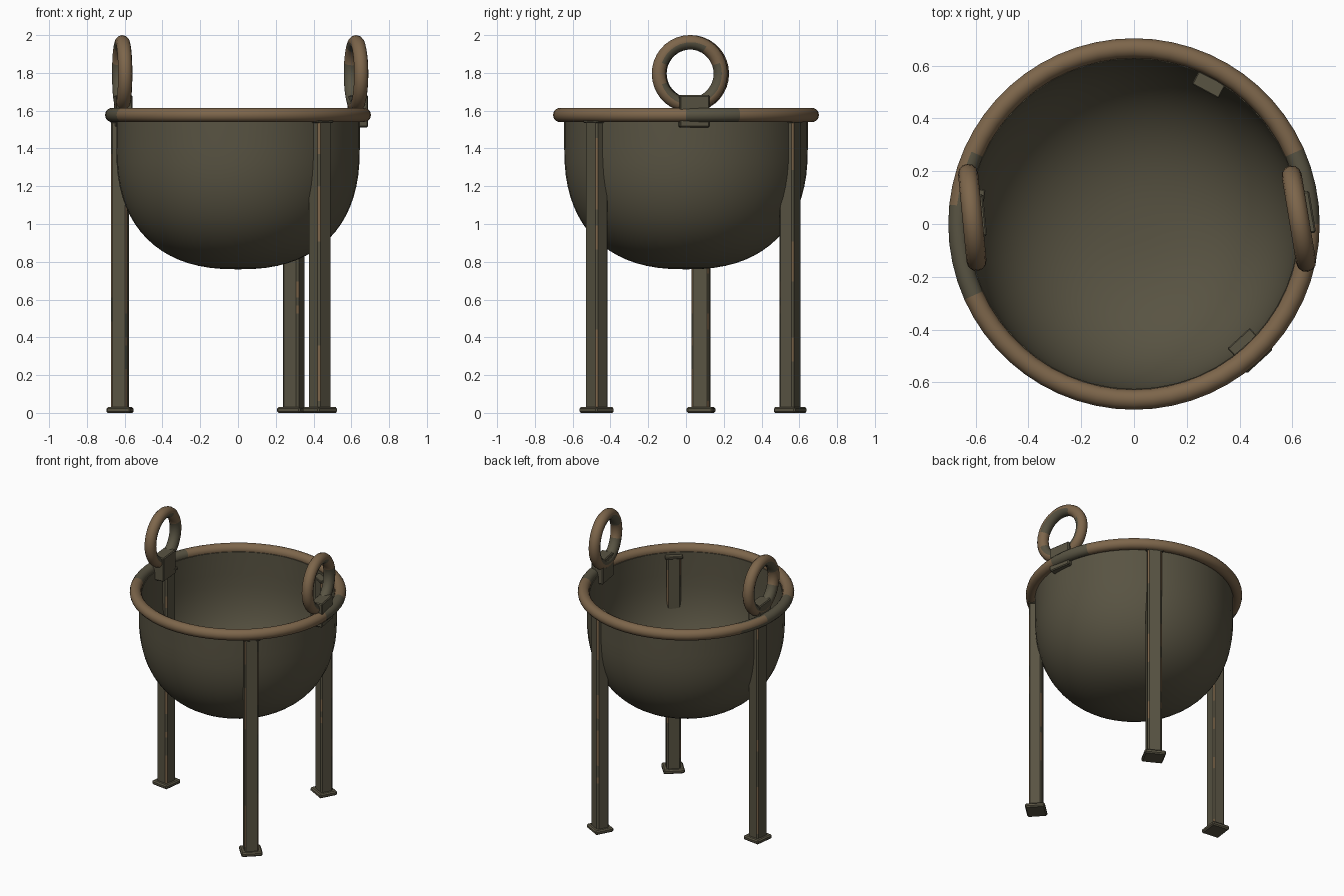
import bpy, bmesh, math, random
from mathutils import Matrix, Vector

if "Cube" in bpy.data.objects:
    bpy.data.objects.remove(bpy.data.objects["Cube"])

random.seed(4)

def mat(name, rgb):
    m = bpy.data.materials.new(name)
    m.diffuse_color = (*rgb, 1)
    m.use_nodes = True
    m.node_tree.nodes["Principled BSDF"].inputs["Base Color"].default_value = m.diffuse_color
    return m

OLIVE = mat("dark_olive_iron", (0.098, 0.087, 0.055))
BRONZE = mat("worn_bronze", (0.205, 0.132, 0.070))

def finish(name, bm, matrix=None):
    bmesh.ops.recalc_face_normals(bm, faces=bm.faces)
    if matrix:
        bm.transform(matrix)
    me = bpy.data.meshes.new(name)
    bm.to_mesh(me)
    bm.free()
    ob = bpy.data.objects.new(name, me)
    bpy.context.collection.objects.link(ob)
    me.materials.append(OLIVE)
    me.materials.append(BRONZE)
    bpy.ops.object.select_all(action='DESELECT')
    ob.select_set(True)
    bpy.context.view_layer.objects.active = ob
    bpy.ops.object.shade_smooth_by_angle(angle=math.radians(35))
    return ob

def loft(bm, rings, closed=False):
    """Skin a list of vertex rings; returns (face, ring index, side index)."""
    out = []
    n = len(rings[0])
    for i in range(len(rings) if closed else len(rings) - 1):
        a, b = rings[i], rings[(i + 1) % len(rings)]
        for j in range(n):
            k = (j + 1) % n
            out.append((bm.faces.new((a[j], a[k], b[k], b[j])), i, j))
    return out

def torus(name, major, minor, n, m, rule, matrix):
    """Torus about local z; rule(angle, tube_angle) gives the material index."""
    bm = bmesh.new()
    rings = []
    for i in range(n):
        a = 2 * math.pi * i / n
        ring = []
        for j in range(m):
            t = 2 * math.pi * j / m
            r = major + minor * math.cos(t)
            ring.append(bm.verts.new((r * math.cos(a), r * math.sin(a), minor * math.sin(t))))
        rings.append(ring)
    for f, i, j in loft(bm, rings, True):
        f.material_index = rule(360 * (i + .5) / n, 360 * (j + .5) / m)
    return finish(name, bm, matrix)

def block(name, size, bevel, matrix):
    bm = bmesh.new()
    bmesh.ops.create_cube(bm, size=1)
    bm.transform(Matrix.Diagonal((*size, 1)))
    bmesh.ops.bevel(bm, geom=bm.edges[:], offset=bevel, segments=1, affect='EDGES')
    return finish(name, bm, matrix)

def place(x, y, z, deg):
    return Matrix.Translation((x, y, z)) @ Matrix.Rotation(math.radians(deg), 4, 'Z')

# Bowl: rounded profile, outer wall down to the bottom and inner wall back up
def bowl_profile(R, bottom, steps=18, e=2.4):
    pts = [(R, 1.57)]
    for i in range(steps):
        a = math.pi / 2 * i / steps
        pts.append((R * math.cos(a) ** (2 / e), 1.41 - (1.41 - bottom) * math.sin(a) ** (2 / e)))
    return pts

bm = bmesh.new()
N = 48
ends = []
for R, bottom in ((0.645, 0.76), (0.625, 0.78)):
    rings = [[bm.verts.new((r * math.cos(2 * math.pi * k / N), r * math.sin(2 * math.pi * k / N), z))
              for k in range(N)] for r, z in bowl_profile(R, bottom)]
    loft(bm, rings)
    tip = bm.verts.new((0, 0, bottom))
    for k in range(N):
        bm.faces.new((rings[-1][k], rings[-1][(k + 1) % N], tip))
    ends.append(rings[0])
loft(bm, ends)
finish("bowl", bm)

# Rim: bronze with dark patches beside the handles
def rim_rule(a, t):
    dark = (158 < a < 204 and not (a < 175 and t < 90)) or (a < 27)
    return 0 if dark else 1
torus("rim", 0.666, 0.038, 60, 14, rim_rule, Matrix.Translation((0, 0, 1.577)))

# Handles: upright rings on small blocks, worn on their outer side
def handle_rule(a, t):
    outer = math.cos(math.radians(t)) > -0.1
    return 1 if outer or 15 < a < 60 or 160 < a < 200 else 0

for side, x, y, deg, bx, by in (("left", -0.613, 0.025, 5.5, -0.607, 0.03),
                                ("right", 0.625, 0.02, 9.5, 0.635, 0.04)):
    up = Matrix.Rotation(math.radians(90), 4, 'Z') @ Matrix.Rotation(math.radians(90), 4, 'X')
    torus(side + "_handle_ring", 0.166, 0.038, 36, 12, handle_rule, place(x, y, 1.796, deg) @ up)
    block(side + "_handle_base", (0.085, 0.16, 0.17), 0.006, place(bx, by, 1.597, deg))

# Legs: bevelled square posts with chipped bronze edges, a foot pad and a top plate
def leg(name, radius, deg):
    c, s = math.cos(math.radians(deg)), math.sin(math.radians(deg))
    at = lambda z, r=radius: place(r * c, r * s, z, deg)
    hx, hy, b = 0.043, 0.047, 0.010
    outline = [(hx, -hy + b), (hx, hy - b), (hx - b, hy), (-hx + b, hy),
               (-hx, hy - b), (-hx, -hy + b), (-hx + b, -hy), (hx - b, -hy)]
    bm = bmesh.new()
    steps = 36
    rings = [[bm.verts.new((px, py, 0.02 + 1.52 * i / steps)) for px, py in outline]
             for i in range(steps + 1)]
    worn = [False] * 8
    for f, i, j in loft(bm, rings):
        if j % 2:                       # the narrow edge faces
            if random.random() < 0.4:
                worn[j] = random.random() < 0.45
            f.material_index = int(worn[j])
    bm.faces.new(rings[0])
    bm.faces.new(rings[-1])
    finish(name, bm, at(0))
    block(name + "_foot", (0.13, 0.14, 0.03), 0.008, at(0.015))
    block(name + "_top_plate", (0.10, 0.115, 0.018), 0.004, at(1.545, radius - 0.005))

leg("left_leg", 0.630, 172.7)
leg("front_leg", 0.642, -47.5)
leg("back_leg", 0.626, 61.8)
